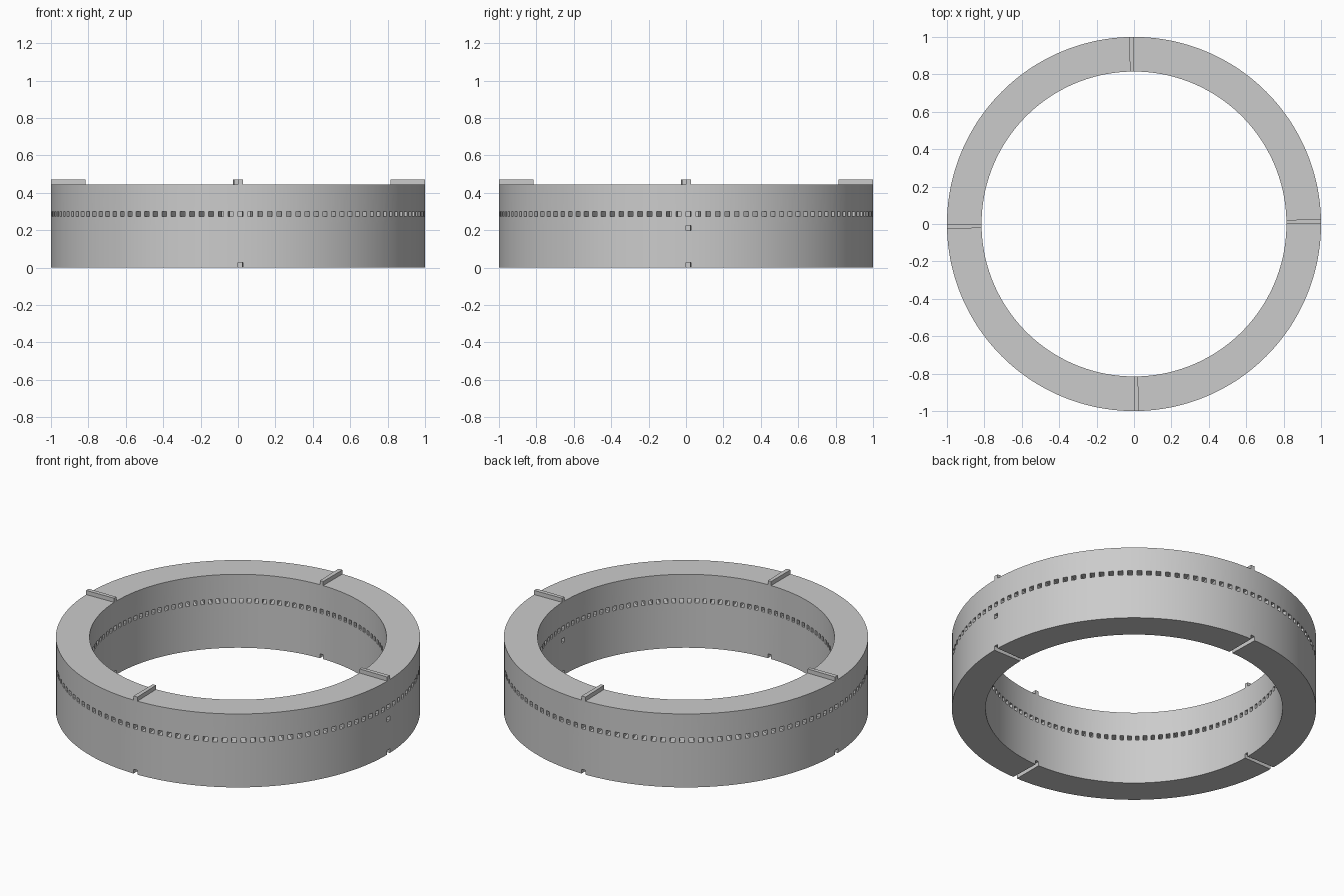
import bpy, bmesh, math

if "Cube" in bpy.data.objects:
    bpy.data.objects.remove(bpy.data.objects["Cube"])

SECTORS = 240
R_IN, R_OUT = 0.815, 1.0
LEVELS = [0.0, 0.026, 0.198, 0.225, 0.272, 0.299, 0.445, 0.47]


def solid(sector, layer):
    """True where the ring has material in this sector and height layer."""
    s = sector % SECTORS
    quarter = s % (SECTORS // 4) == 0
    if layer < 0 or layer > 6:
        return False
    if layer == 6:            # four raised keys on the top
        return quarter
    if layer == 4:            # row of through holes
        return s % 2 == 1
    if layer == 2:            # single alignment hole on the right
        return s != 0
    if layer == 0:            # four radial notches underneath
        return not quarter
    return True


bm = bmesh.new()
cache = {}


def vert(r, s, k):
    key = (r, s % SECTORS, k)
    if key not in cache:
        a = 2 * math.pi * key[1] / SECTORS
        cache[key] = bm.verts.new((r * math.cos(a), r * math.sin(a), LEVELS[k]))
    return cache[key]


def quad(*corners):
    bm.faces.new([vert(*c) for c in corners])


# Skin every solid wedge wherever it meets empty space
for s in range(SECTORS):
    t = s + 1
    for k in range(7):
        if not solid(s, k):
            continue
        u = k + 1
        quad((R_OUT, s, k), (R_OUT, t, k), (R_OUT, t, u), (R_OUT, s, u))
        quad((R_IN, t, k), (R_IN, s, k), (R_IN, s, u), (R_IN, t, u))
        if not solid(s, u):
            quad((R_IN, s, u), (R_OUT, s, u), (R_OUT, t, u), (R_IN, t, u))
        if not solid(s, k - 1):
            quad((R_IN, t, k), (R_OUT, t, k), (R_OUT, s, k), (R_IN, s, k))
        if not solid(s - 1, k):
            quad((R_IN, s, k), (R_OUT, s, k), (R_OUT, s, u), (R_IN, s, u))
        if not solid(t, k):
            quad((R_OUT, t, k), (R_IN, t, k), (R_IN, t, u), (R_OUT, t, u))

mesh = bpy.data.meshes.new("perforated_ring")
bm.to_mesh(mesh)
bm.free()

grey = bpy.data.materials.new("light grey")
grey.diffuse_color = (0.6, 0.6, 0.6, 1)
grey.use_nodes = True
grey.node_tree.nodes["Principled BSDF"].inputs["Base Color"].default_value = grey.diffuse_color
mesh.materials.append(grey)

ring = bpy.data.objects.new("perforated_ring", mesh)
bpy.context.collection.objects.link(ring)
bpy.context.view_layer.objects.active = ring
ring.select_set(True)
bpy.ops.object.shade_smooth_by_angle(angle=math.radians(30))
